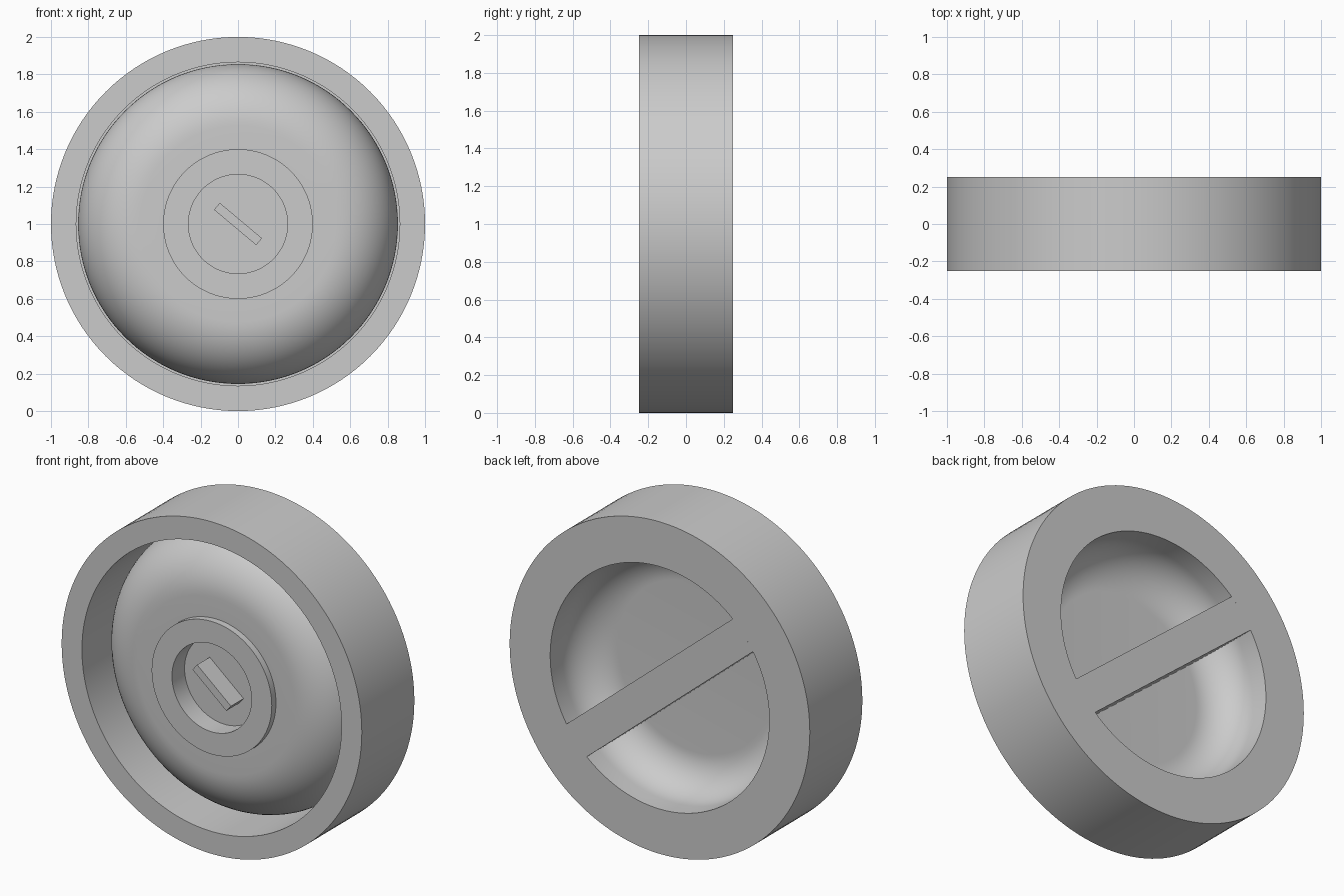
import bpy, bmesh, math
from mathutils import Matrix, Vector

old = bpy.data.objects.get("Cube")
if old:
    bpy.data.objects.remove(old, do_unlink=True)

grey = bpy.data.materials.new("plain grey")
grey.use_nodes = True
colour = (0.6, 0.6, 0.6, 1)
grey.diffuse_color = colour
grey.node_tree.nodes["Principled BSDF"].inputs["Base Color"].default_value = colour

TILT = math.radians(40)      # slant shared by the grip bar and the key
SEGMENTS = 128


def finish(bm, name, smooth=False):
    """Turn a bmesh into a grey object, lifted so the wheel stands on the ground."""
    bmesh.ops.remove_doubles(bm, verts=bm.verts, dist=1e-5)
    bmesh.ops.recalc_face_normals(bm, faces=bm.faces)
    bmesh.ops.translate(bm, verts=bm.verts, vec=(0, 0, 1))
    mesh = bpy.data.meshes.new(name)
    bm.to_mesh(mesh)
    bm.free()
    mesh.materials.append(grey)
    obj = bpy.data.objects.new(name, mesh)
    bpy.context.collection.objects.link(obj)
    if smooth:
        bpy.ops.object.select_all(action='DESELECT')
        obj.select_set(True)
        bpy.context.view_layer.objects.active = obj
        bpy.ops.object.shade_smooth_by_angle(angle=math.radians(30))
    return obj


def arc(cr, cy, radius, start, end, steps=16):
    """Quarter round in the (radius, y) profile plane, angles in degrees."""
    angles = [math.radians(start + (end - start) * i / steps) for i in range(steps + 1)]
    return [(cr + radius * math.cos(a), cy + radius * math.sin(a)) for a in angles]


def prism(outline, front, back, name, smooth=False):
    """Extrude an (x, z) outline along y, slanted by TILT."""
    bm = bmesh.new()
    face = bm.faces.new([bm.verts.new((x, front, z)) for x, z in outline])
    moved = bmesh.ops.extrude_face_region(bm, geom=[face])["geom"]
    bmesh.ops.translate(bm, vec=(0, back - front, 0),
                        verts=[v for v in moved if isinstance(v, bmesh.types.BMVert)])
    bmesh.ops.rotate(bm, verts=bm.verts, matrix=Matrix.Rotation(TILT, 3, 'Y'))
    return finish(bm, name, smooth)


# Round body: hollow hub, domed front, groove, rim, and the rounded back pocket
profile = [(0, -0.13), (0.265, -0.13), (0.265, -0.25), (0.4, -0.25), (0.4, -0.21)]
profile += arc(0.525, 0.12, 0.33, -90, 0)
profile += [(0.855, 0.16), (0.865, 0.16), (0.865, -0.25), (1, -0.25), (1, 0.25), (0.73, 0.25)]
profile += arc(0.51, 0.14, 0.22, 0, -90)
profile += [(0, -0.08)]
bm = bmesh.new()
verts = [bm.verts.new((r, y, 0)) for r, y in profile]
edges = [bm.edges.new(pair) for pair in zip(verts, verts[1:])]
bmesh.ops.spin(bm, geom=verts + edges, cent=(0, 0, 0), axis=(0, 1, 0),
               angle=math.tau, steps=SEGMENTS, use_duplicate=False)
finish(bm, "round_body", smooth=True)

# Grip bar across the back pocket, with ends following the pocket wall
POCKET, HALF_WIDTH = 0.73, 0.105
spread = math.degrees(math.asin(HALF_WIDTH / POCKET))
ends = arc(0, 0, POCKET, -spread, spread, 8) + arc(0, 0, POCKET, 180 - spread, 180 + spread, 8)
prism(ends, -0.1, 0.25, "grip_bar", smooth=True)

# Slim key standing in the hub
L, W = 0.147, 0.024
prism([(-L, -W), (L, -W), (L, W), (-L, W)], -0.25, -0.12, "hub_key")
